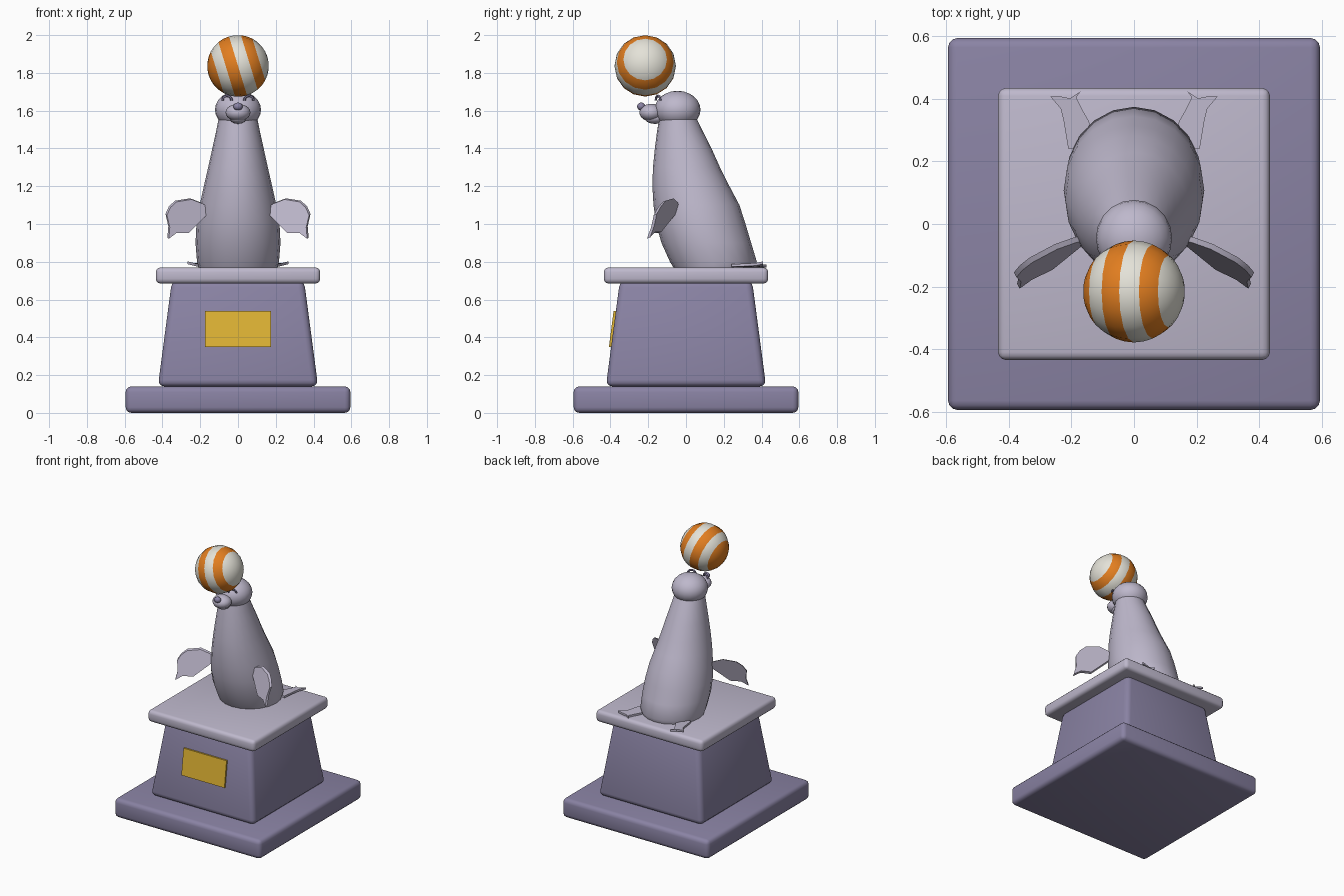
import bpy, bmesh, math
from mathutils import Vector, Matrix

if "Cube" in bpy.data.objects:
    bpy.data.objects.remove(bpy.data.objects["Cube"])


def material(name, rgb):
    m = bpy.data.materials.new(name)
    lin = [((c / 255 + 0.055) / 1.055) ** 2.4 for c in rgb]
    m.diffuse_color = (*lin, 1)
    m.use_nodes = True
    m.node_tree.nodes["Principled BSDF"].inputs["Base Color"].default_value = m.diffuse_color
    return m


PURPLE = material("dusty purple", (138, 131, 164))
LILAC = material("pale lilac grey", (190, 184, 204))
GOLD = material("gold", (224, 180, 52))
ORANGE = material("orange", (226, 126, 32))
WHITE = material("warm white", (228, 226, 216))


def finish(name, bm, mats, angle=40):
    """Turn a bmesh into a named object, smooth except at sharp edges."""
    bmesh.ops.recalc_face_normals(bm, faces=bm.faces)
    me = bpy.data.meshes.new(name)
    bm.to_mesh(me)
    bm.free()
    for m in mats:
        me.materials.append(m)
    ob = bpy.data.objects.new(name, me)
    bpy.context.collection.objects.link(ob)
    bpy.ops.object.select_all(action='DESELECT')
    ob.select_set(True)
    bpy.context.view_layer.objects.active = ob
    if angle:
        bpy.ops.object.shade_smooth_by_angle(angle=math.radians(angle))
    return ob


def block(name, bottom, top, z0, z1, bevel, mat):
    """Square block, optionally tapered, with rounded edges."""
    bm = bmesh.new()
    bmesh.ops.create_cube(bm, size=2)
    for v in bm.verts:
        h = top if v.co.z > 0 else bottom
        v.co = (v.co.x * h, v.co.y * h, z1 if v.co.z > 0 else z0)
    bmesh.ops.bevel(bm, geom=bm.edges[:], offset=bevel, segments=3,
                    profile=0.5, affect='EDGES')
    return finish(name, bm, [mat])


def ellipsoid(name, centre, radii, mat, segs=16, rings=10):
    bm = bmesh.new()
    bmesh.ops.create_uvsphere(bm, u_segments=segs, v_segments=rings, radius=1,
                              matrix=Matrix.Translation(centre) @ Matrix.Diagonal((*radii, 1)))
    return finish(name, bm, [mat], 60)


def plate(name, outline, place, offset, mat):
    """Thin plate: outline points mapped into space, thickened by offset."""
    bm = bmesh.new()
    off = Vector(offset)
    a = [bm.verts.new(Vector(place(*p)) - off) for p in outline]
    b = [bm.verts.new(Vector(place(*p)) + off) for p in outline]
    bm.faces.new(a)
    bm.faces.new(b[::-1])
    n = len(a)
    for i in range(n):
        j = (i + 1) % n
        bm.faces.new((a[i], b[i], b[j], a[j]))
    return finish(name, bm, [mat], 30)


# Stand
block("base_slab", 0.595, 0.595, 0.0, 0.14, 0.03, PURPLE)
block("pedestal", 0.424, 0.35, 0.14, 0.70, 0.035, PURPLE)
block("top_slab", 0.435, 0.435, 0.685, 0.77, 0.025, LILAC)

# Plaque lying along the sloped front of the pedestal
plate("plaque", [(-0.175, 0.35), (0.175, 0.35), (0.175, 0.54), (-0.175, 0.54)],
      lambda x, z: (x, -0.396 + 0.13 * (z - 0.35), z), (0, 0.012, 0), GOLD)

# Body: elliptical rings (height, front y, back y, half width)
RINGS = [(0.76, -0.06, 0.355, 0.205), (0.80, -0.085, 0.375, 0.217),
         (0.90, -0.13, 0.345, 0.225), (1.0, -0.158, 0.315, 0.220),
         (1.1, -0.172, 0.283, 0.203), (1.2, -0.178, 0.23, 0.181),
         (1.3, -0.175, 0.18, 0.158), (1.4, -0.165, 0.135, 0.136),
         (1.5, -0.152, 0.085, 0.114), (1.57, -0.14, 0.05, 0.10)]
SEGS = 20
bm = bmesh.new()
loops = []
for z, yf, yb, w in RINGS:
    cy, ry = (yf + yb) / 2, (yb - yf) / 2
    loops.append([bm.verts.new((w * math.sin(2 * math.pi * i / SEGS),
                                cy + ry * math.cos(2 * math.pi * i / SEGS), z))
                  for i in range(SEGS)])
for lo, hi in zip(loops, loops[1:]):
    for i in range(SEGS):
        j = (i + 1) % SEGS
        bm.faces.new((lo[i], lo[j], hi[j], hi[i]))
bm.faces.new(loops[0])
bm.faces.new(loops[-1])
finish("body", bm, [LILAC], 50)

# Head
ellipsoid("head", (0, -0.045, 1.605), (0.122, 0.122, 0.1), LILAC, 20, 12)
ellipsoid("muzzle", (0, -0.185, 1.59), (0.066, 0.062, 0.046), LILAC)
ellipsoid("chin", (0, -0.165, 1.562), (0.045, 0.055, 0.032), LILAC)
ellipsoid("nose", (0, -0.237, 1.622), (0.025, 0.022, 0.021), PURPLE, 12, 8)

# Closed eyes: small arched tubes
for side, label in ((1, "right"), (-1, "left")):
    bm = bmesh.new()
    tubes = []
    for k in range(7):
        t = math.pi * k / 6
        radial = Vector((math.cos(t), 0, math.sin(t)))
        c = Vector((side * 0.058, -0.148 + 0.012 * side * math.cos(t), 1.655)) + radial * 0.024
        tubes.append([bm.verts.new(c + 0.007 * (math.cos(a) * radial + math.sin(a) * Vector((0, 1, 0))))
                      for a in (2 * math.pi * i / 6 for i in range(6))])
    for p, q in zip(tubes, tubes[1:]):
        for i in range(6):
            j = (i + 1) % 6
            bm.faces.new((p[i], p[j], q[j], q[i]))
    bm.faces.new(tubes[0])
    bm.faces.new(tubes[-1])
    finish(label + "_eye", bm, [PURPLE])

# Flippers, mirrored left and right
FRONT = [(0.16, 1.09), (0.19, 1.11), (0.25, 1.133), (0.33, 1.12), (0.362, 1.09),
         (0.38, 1.05), (0.365, 0.985), (0.37, 0.925), (0.33, 0.955),
         (0.265, 0.955), (0.215, 1.005), (0.16, 1.06)]
REAR = [(0.12, 0.25), (0.21, 0.24), (0.225, 0.33), (0.235, 0.37), (0.268, 0.408),
        (0.235, 0.408), (0.205, 0.402), (0.17, 0.425), (0.185, 0.405),
        (0.165, 0.365), (0.145, 0.33)]
for side, label in ((1, "right"), (-1, "left")):
    plate(label + "_front_flipper", FRONT,
          lambda x, z: (side * x, -0.045 - 0.48 * (x - 0.19) - 0.33 * (1.13 - z), z),
          (side * 0.004, 0.008, 0.003), LILAC)
    plate(label + "_rear_flipper", REAR,
          lambda x, y: (side * x, y, 0.778 + max(0, x - 0.2) * 0.25),
          (0, 0, 0.007), LILAC)

# Striped ball: poles point sideways, tilted up; stripes follow the rings
bm = bmesh.new()
bmesh.ops.create_uvsphere(bm, u_segments=16, v_segments=16, radius=0.163)
for f in bm.faces:
    c = f.calc_center_median().normalized()
    step = int(math.degrees(math.acos(c.z)) / 22.5)
    f.material_index = 0 if step in (0, 1, 3, 5) else 1
bm.transform(Matrix.Translation((0, -0.216, 1.837)) @ Matrix.Rotation(math.radians(73), 4, 'Y'))
finish("ball", bm, [WHITE, ORANGE], 60)
